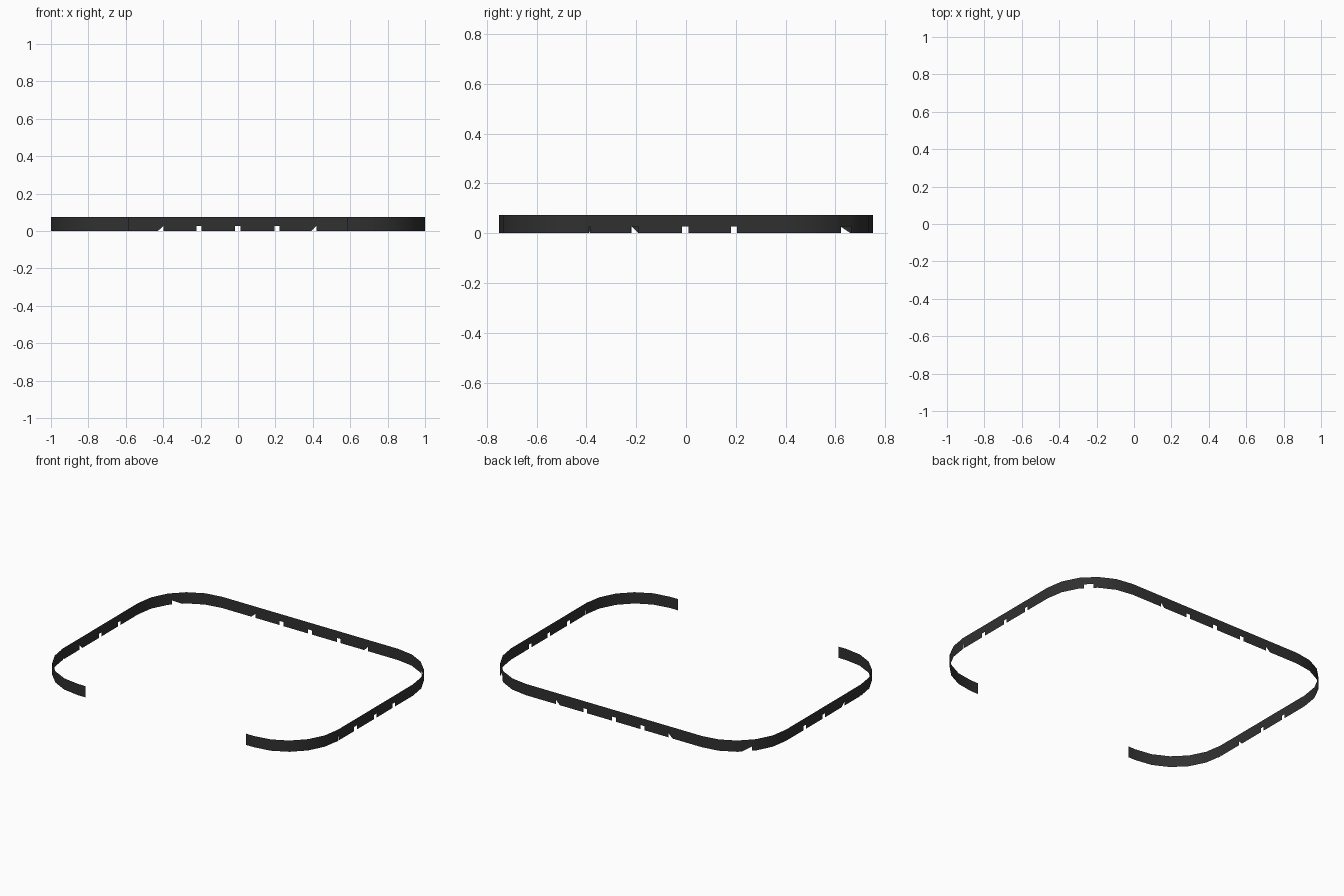
import bpy, bmesh
from math import sin, cos, radians

if "Cube" in bpy.data.objects:
    bpy.data.objects.remove(bpy.data.objects["Cube"])

W, D, R, H, N = 1.0, 0.75, 0.36, 0.074, 0.027
columns = []  # (x, y, bottom height) along the strip


def add(x, y, z=0.0):
    columns.append((x, y, z))


def notch(p, q, hp=N, hq=N):
    """Cut in the lower edge from p to q, with a height at each end."""
    add(*p)
    add(*p, hp)
    add(*q, hq)
    add(*q)


def corner_point(sx, sy, a):
    return (sx * (W - R) + R * cos(radians(a)), sy * (D - R) + R * sin(radians(a)))


def corner(sx, sy, start, notch_after=None, heights=(N, N)):
    for i in range(6):
        a = start + 18 * i
        p = corner_point(sx, sy, a)
        add(*p)
        if i == notch_after:
            q = corner_point(sx, sy, a + 18)
            f = lambda t: (p[0] + (q[0] - p[0]) * t, p[1] + (q[1] - p[1]) * t)
            notch(f(0.25), f(0.77), *heights)


# Front right end and right wall
add(0.585, -D)
corner(1, -1, -90)
for a, b in ((-0.408, -0.383), (-0.22, -0.19), (-0.016, 0.011), (0.18, 0.205)):
    notch((W, a), (W, b))
corner(1, 1, 0, 2)

# Back wall
for a, b, hb in ((0.42, 0.393, 0), (0.222, 0.195, N), (0.013, -0.016, N),
                 (-0.195, -0.222, N), (-0.398, -0.428, 0)):
    notch((a, D), (b, D), N, hb)

# Left wall and front left end
corner(-1, 1, 90, 2, (0, N))
for a, b, ha in ((0.205, 0.18, N), (0.011, -0.016, N), (-0.19, -0.218, 0), (-0.383, -0.408, 0)):
    notch((-W, a), (-W, b), ha, N)
corner(-1, -1, 180)
add(-0.585, -D)

# Thin open strip between lower profile and top edge
bm = bmesh.new()
for (x0, y0, z0), (x1, y1, z1) in zip(columns, columns[1:]):
    if abs(x0 - x1) + abs(y0 - y1) > 1e-5:
        bm.faces.new([bm.verts.new(c) for c in
                      ((x0, y0, z0), (x1, y1, z1), (x1, y1, H), (x0, y0, H))])
bmesh.ops.remove_doubles(bm, verts=bm.verts, dist=1e-5)
mesh = bpy.data.meshes.new("trim_strip")
bm.to_mesh(mesh)
bm.free()
strip = bpy.data.objects.new("trim_strip", mesh)
bpy.context.collection.objects.link(strip)

# Dark finish
mat = bpy.data.materials.new("dark_trim")
mat.diffuse_color = (0.03, 0.03, 0.03, 1)
mat.use_nodes = True
mat.node_tree.nodes["Principled BSDF"].inputs["Base Color"].default_value = mat.diffuse_color
mesh.materials.append(mat)

bpy.context.view_layer.objects.active = strip
strip.select_set(True)
bpy.ops.object.shade_smooth_by_angle(angle=radians(40))
